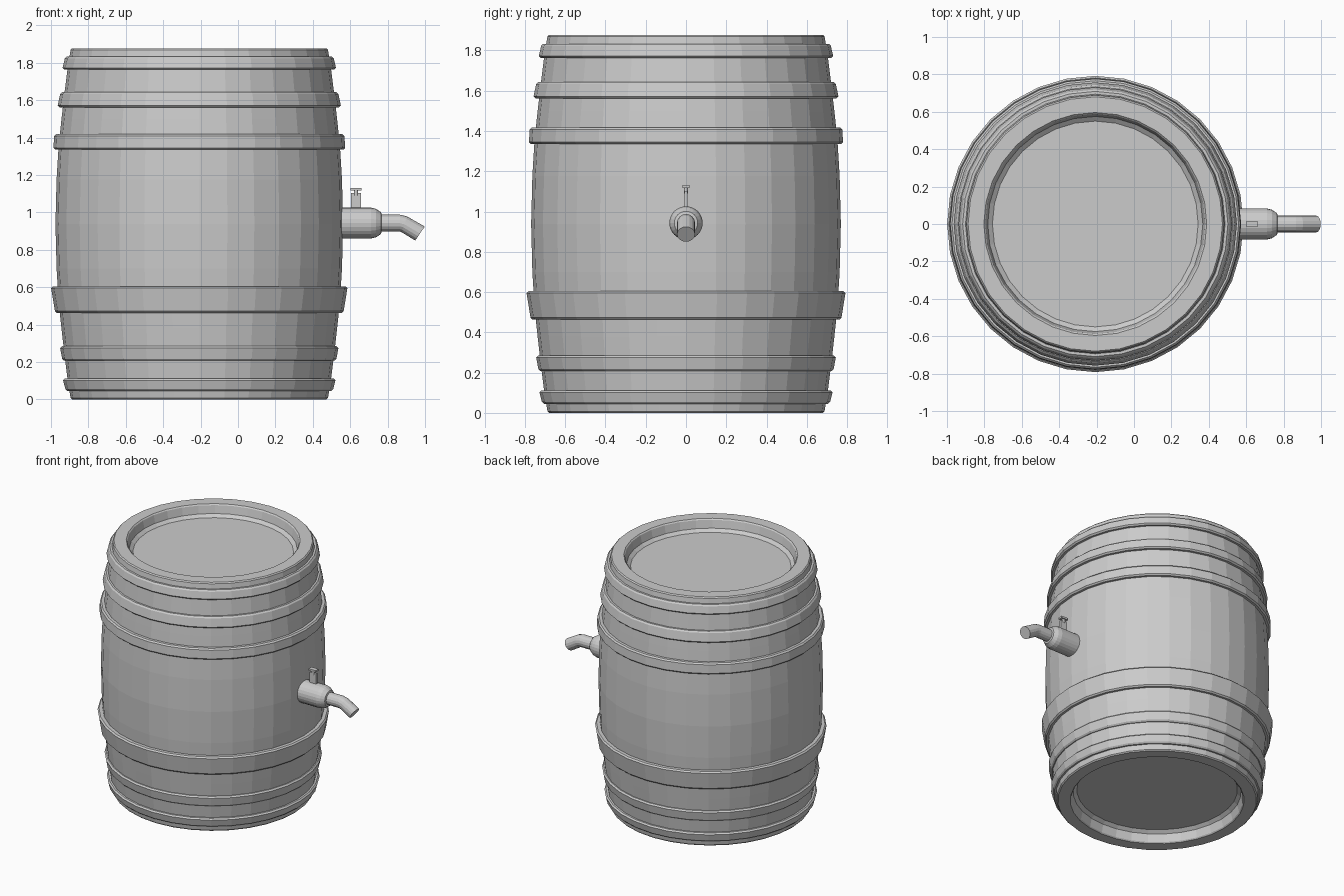
import bpy, bmesh
from math import sin, cos, pi
from mathutils import Vector, Matrix

if "Cube" in bpy.data.objects:
    bpy.data.objects.remove(bpy.data.objects["Cube"])

CX = -0.207     # barrel axis
H = 1.877       # barrel height
SIDES = 32


def finish(bm, name):
    bmesh.ops.recalc_face_normals(bm, faces=bm.faces)
    me = bpy.data.meshes.new(name)
    bm.to_mesh(me)
    bm.free()
    ob = bpy.data.objects.new(name, me)
    bpy.context.collection.objects.link(ob)
    return ob


def skin(bm, rings, closed=False):
    """Join rings of vertices with quads; cap the ends unless closed."""
    n = len(rings[0])
    pairs = list(zip(rings, rings[1:]))
    if closed:
        pairs.append((rings[-1], rings[0]))
    for a, b in pairs:
        for i in range(n):
            j = (i + 1) % n
            bm.faces.new((a[i], a[j], b[j], b[i]))
    if not closed:
        bm.faces.new(rings[0])
        bm.faces.new(rings[-1])


def lathe(name, profile, sides, matrix, closed=False):
    """Turn (radius, height) points around the local z axis."""
    bm = bmesh.new()
    rings = [[bm.verts.new(matrix @ Vector((r * cos(2 * pi * i / sides),
                                            r * sin(2 * pi * i / sides), z)))
              for i in range(sides)] for r, z in profile]
    skin(bm, rings, closed)
    return finish(bm, name)


def box(name, center, size):
    bm = bmesh.new()
    bmesh.ops.create_cube(bm, size=1, matrix=Matrix.Translation(center) @ Matrix.Diagonal((*size, 1)))
    return finish(bm, name)


axis = Matrix.Translation((CX, 0, 0))

# Barrel body: lower half profile mirrored to the top, recessed ends
half = [(0.55, 0.085), (0.575, 0.065), (0.588, 0.008), (0.596, 0), (0.68, 0), (0.688, 0.008),
        (0.702, 0.09), (0.721, 0.24), (0.737, 0.38), (0.752, 0.52), (0.763, 0.70)]
body = half + [(0.769, H / 2)] + [(r, H - z) for r, z in reversed(half)]
lathe("barrel_body", body, SIDES, axis)

# Hoops: bottom z, top z, bottom radius, top radius
hoops = [(0.045, 0.112, 0.716, 0.728),
         (0.207, 0.285, 0.733, 0.744),
         (0.463, 0.605, 0.772, 0.792),
         (1.335, 1.418, 0.780, 0.776),
         (1.562, 1.643, 0.757, 0.744),
         (1.763, 1.833, 0.731, 0.719)]
for k, (z0, z1, r0, r1) in enumerate(hoops):
    b = 0.01
    lathe(f"hoop_{k + 1}", [(r0 - 0.05, z0), (r0 - b, z0), (r0, z0 + b),
                            (r1, z1 - b), (r1 - b, z1), (r1 - 0.05, z1)],
          SIDES, axis, closed=True)

# Tap barrel, pointing along +x
TZ = 0.943
along_x = Matrix.Translation((0, 0, TZ)) @ Matrix.Rotation(pi / 2, 4, 'Y')
lathe("tap_body", [(0.083, 0.50), (0.083, 0.71), (0.076, 0.738), (0.058, 0.765), (0.045, 0.768)],
      24, along_x)

# Bent spout: rings placed along a path, each tilted downward
bm = bmesh.new()
rings = []
for x, z, tilt in [(0.74, TZ, 0), (0.865, TZ, 0.0), (0.89, TZ - 0.007, 0.3), (0.973, 0.887, 0.6)]:
    rings.append([bm.verts.new((x + 0.045 * sin(a) * sin(tilt), 0.045 * cos(a),
                                z + 0.045 * sin(a) * cos(tilt)))
                  for a in (2 * pi * i / 16 for i in range(16))])
skin(bm, rings)
finish(bm, "tap_spout")

# Valve key on top of the tap
box("valve_plate", (0.631, 0, 1.06), (0.054, 0.014, 0.085))
lathe("valve_stem", [(0.011, 1.09), (0.011, 1.12)], 12, Matrix.Translation((0.631, 0, 0)))
box("valve_handle", (0.631, 0, 1.124), (0.058, 0.034, 0.014))
